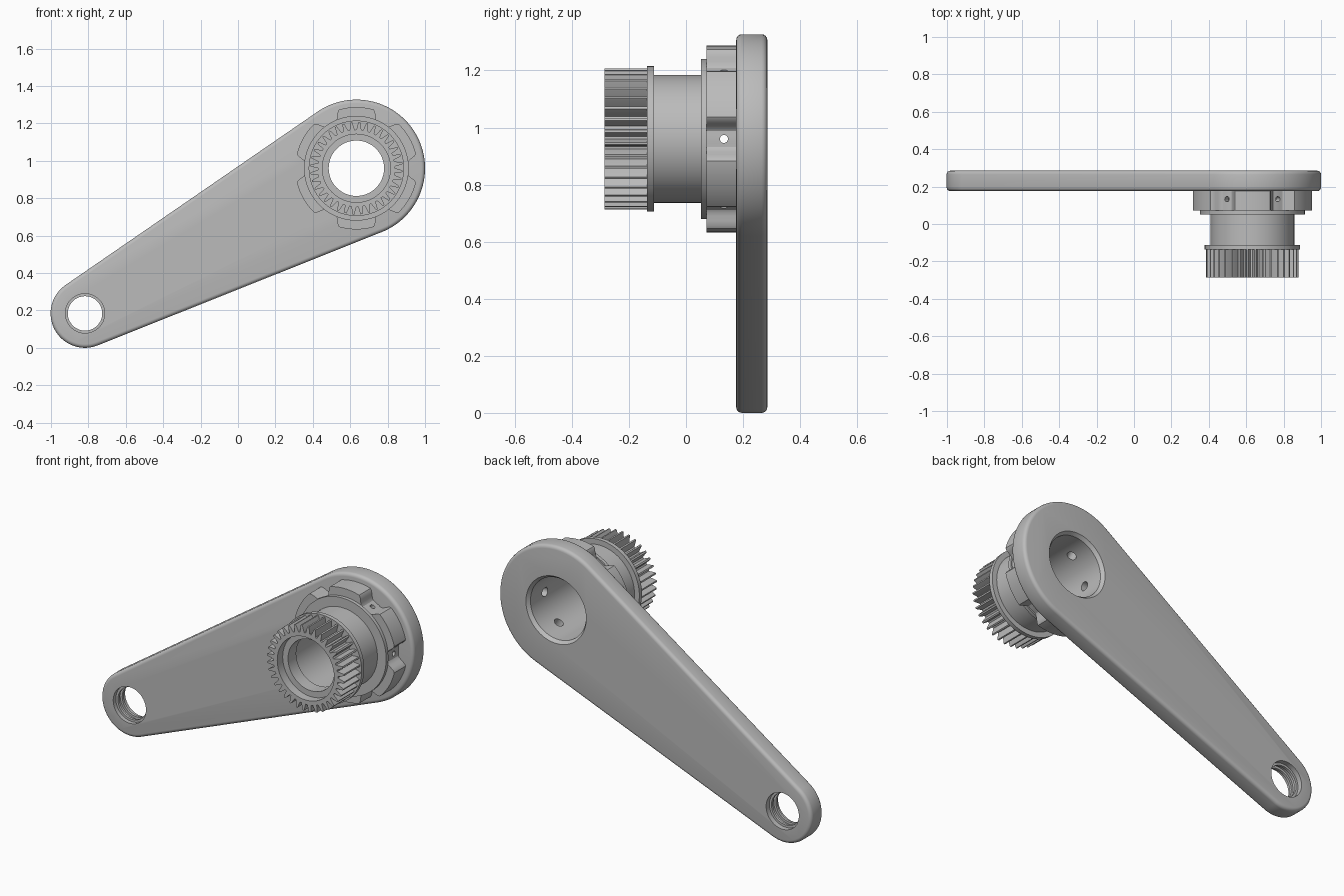
import bpy, bmesh, math
from mathutils import Vector, Matrix

if "Cube" in bpy.data.objects:
    bpy.data.objects.remove(bpy.data.objects["Cube"])

BIG, SMALL = (0.633, 0.96), (-0.818, 0.184)
BIG_R, SMALL_R = 0.367, 0.184
BACK, FACE = 0.285, 0.176

steel = bpy.data.materials.new("plain grey metal")
steel.use_nodes = True
grey = (0.5, 0.5, 0.5, 1)
steel.diffuse_color = grey
steel.node_tree.nodes["Principled BSDF"].inputs["Base Color"].default_value = grey


def loft(name, rings):
    """Skin a list of equal-length point rings and cap both ends."""
    bm = bmesh.new()
    loops = [[bm.verts.new(p) for p in ring] for ring in rings]
    for a, b in zip(loops, loops[1:]):
        for i in range(len(a)):
            j = (i + 1) % len(a)
            bm.faces.new((a[i], a[j], b[j], b[i]))
    bm.faces.new(loops[0])
    bm.faces.new(loops[-1])
    bmesh.ops.recalc_face_normals(bm, faces=bm.faces)
    mesh = bpy.data.meshes.new(name)
    bm.to_mesh(mesh)
    bm.free()
    mesh.materials.append(steel)
    obj = bpy.data.objects.new(name, mesh)
    bpy.context.collection.objects.link(obj)
    return obj


def prism(name, outline, y0, y1):
    return loft(name, [[(x, y, z) for x, z in outline] for y in (y0, y1)])


def polar(center, r, a):
    return center[0] + r * math.cos(a), center[1] + r * math.sin(a)


def lathe(name, center, profile, n=96):
    """Turn (y, radius) steps around an axis along y."""
    rings = []
    for y, r in profile:
        ring = [polar(center, r, math.tau * i / n) for i in range(n)]
        rings.append([(x, y, z) for x, z in ring])
    return loft(name, rings)


def apply(obj, mod):
    bpy.ops.object.select_all(action='DESELECT')
    bpy.context.view_layer.objects.active = obj
    obj.select_set(True)
    bpy.ops.object.modifier_apply(modifier=mod.name)


def bevel(obj, width, segments):
    mod = obj.modifiers.new("Rounding", 'BEVEL')
    mod.width, mod.segments = width, segments
    mod.limit_method, mod.angle_limit = 'ANGLE', math.radians(50)
    apply(obj, mod)


def cut(obj, cutter):
    mod = obj.modifiers.new("Cut", 'BOOLEAN')
    mod.operation, mod.solver, mod.object = 'DIFFERENCE', 'EXACT', cutter
    apply(obj, mod)


# Crank arm: two round ends joined by tangent sides
dx, dz = BIG[0] - SMALL[0], BIG[1] - SMALL[1]
axis = math.atan2(dz, dx)
half = math.acos((BIG_R - SMALL_R) / math.hypot(dx, dz))
wrap = math.pi - half
outline = [polar(BIG, BIG_R, axis - wrap + 2 * wrap * i / 72) for i in range(73)]
outline += [polar(SMALL, SMALL_R, axis + wrap + 2 * half * i / 48) for i in range(49)]
arm = prism("crank_arm", outline, FACE, BACK)
bevel(arm, 0.02, 4)

# Lobed hub: six rounded lobes with scooped valleys
lobes = []
for i in range(240):
    a = math.tau * i / 240
    t = min(1, max(0, (0.85 - math.cos(6 * a)) / 0.7 - 0.0))
    t = min(1, max(0, (-math.cos(6 * a) + 0.85) / 0.7))
    lobes.append(polar(BIG, 0.272 + 0.055 * t * t * (3 - 2 * t), a))
hub = prism("lobed_hub", lobes, 0.072, FACE)

# Turned spindle with end flange and hub collar
spindle = lathe("spindle", BIG, [(-0.137, 0.255), (-0.113, 0.255), (-0.113, 0.224),
                                 (0.052, 0.224), (0.052, 0.28), (0.072, 0.28)])

# Splined end with evenly spaced teeth
TEETH = 36
teeth = []
for i in range(TEETH):
    for f, r in ((0, 0.206), (0.26, 0.206), (0.47, 0.24), (0.53, 0.247),
                 (0.73, 0.247), (0.79, 0.24)):
        teeth.append(polar(BIG, r, math.tau * (i + f) / TEETH))
gear = prism("spline_teeth", teeth, -0.285, -0.137)

# Stepped bore running through arm, hub, spindle and spline
bore = lathe("bore_cutter", BIG, [(-0.4, 0.182), (-0.235, 0.182), (-0.235, 0.148),
                                  (-0.16, 0.148), (-0.16, 0.178), (0.265, 0.178),
                                  (0.305, 0.208)])
for part in (arm, hub, spindle, gear):
    cut(part, bore)

# Pedal hole with shallow grooves either side of a centre lip
pedal = lathe("pedal_hole_cutter", SMALL, [
    (0.1, 0.105), (0.2, 0.105), (0.2, 0.092), (0.215, 0.092), (0.215, 0.105),
    (0.24, 0.105), (0.24, 0.092), (0.255, 0.092), (0.255, 0.105), (0.35, 0.105)], 64)
cut(arm, pedal)

# Radial screw holes in the hub valleys, wider on the inside
screw_cutters = []
for k in range(6):
    a = math.tau * k / 6
    out = Vector((math.cos(a), 0, math.sin(a)))
    side = Vector((-math.sin(a), 0, math.cos(a)))
    rings = []
    for reach, r in ((0.15, 0.026), (0.23, 0.026), (0.23, 0.014), (0.36, 0.014)):
        mid = Vector((BIG[0], 0.133, BIG[1])) + out * reach
        rings.append([mid + side * r * math.cos(math.tau * i / 20)
                      + Vector((0, r * math.sin(math.tau * i / 20), 0)) for i in range(20)])
    screw = loft("screw_cutter", rings)
    cut(hub, screw)
    screw_cutters.append(screw)

for cutter in [bore, pedal] + screw_cutters:
    bpy.data.objects.remove(cutter)

# Smooth rounded surfaces, keep machined edges crisp
for part in (arm, hub, spindle, gear):
    bpy.ops.object.select_all(action='DESELECT')
    bpy.context.view_layer.objects.active = part
    part.select_set(True)
    bpy.ops.object.shade_smooth_by_angle(angle=math.radians(28))
